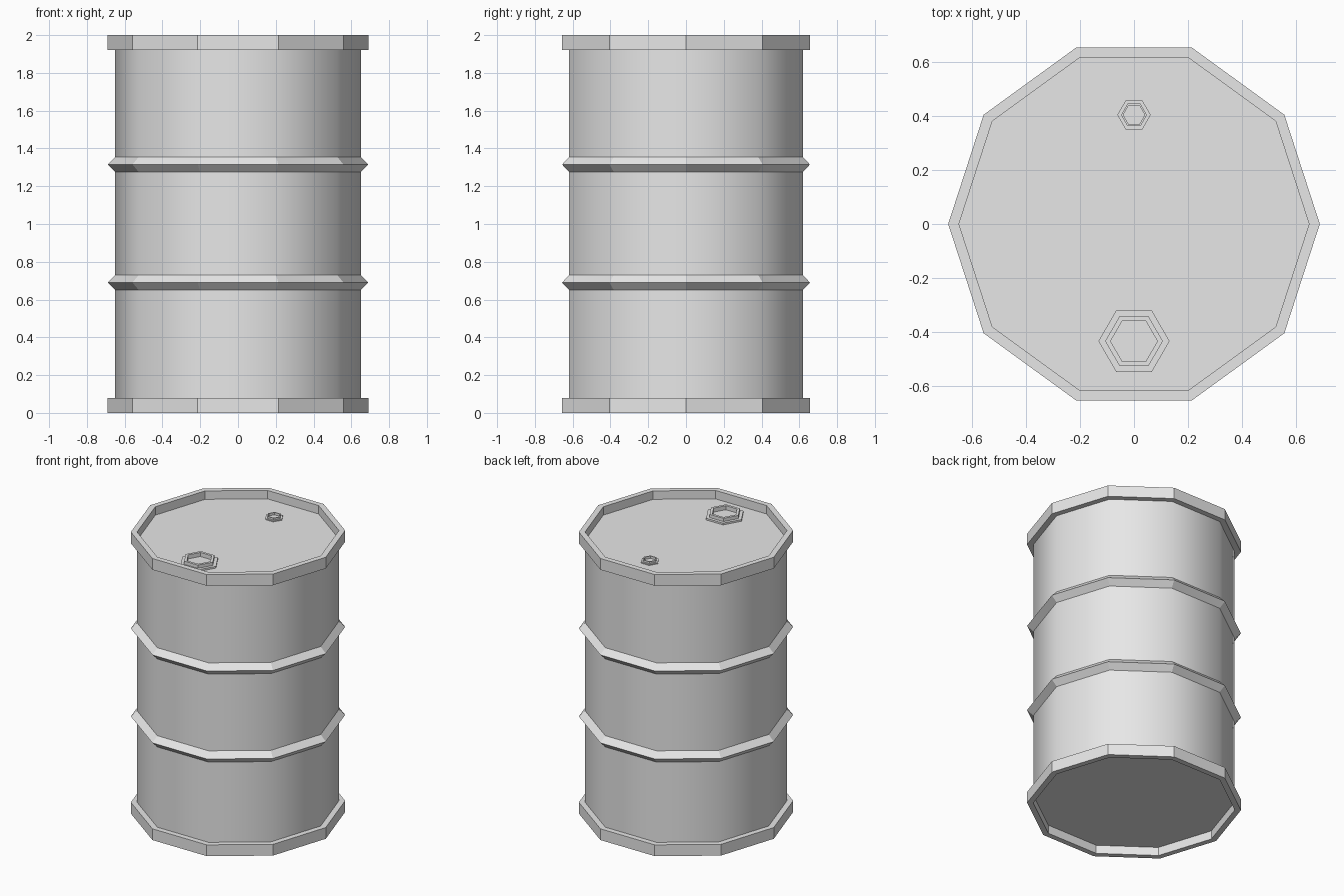
import bpy
import bmesh
from math import cos, sin, tau

default = bpy.data.objects.get("Cube")
if default:
    bpy.data.objects.remove(default, do_unlink=True)

# Single painted metal colour
GREY = (0.8, 0.8, 0.8, 1.0)
metal = bpy.data.materials.new("light grey metal")
metal.use_nodes = True
metal.diffuse_color = GREY
metal.node_tree.nodes["Principled BSDF"].inputs["Base Color"].default_value = GREY


def lathe(name, profile, sides, centre=(0, 0), smooth_bands=(), cap_start=True):
    """Sweep (radius, z) points round a vertical axis and cap the ends."""
    bm = bmesh.new()
    rings = []
    for radius, z in profile:
        rings.append([bm.verts.new((centre[0] + radius * cos(tau * i / sides),
                                    centre[1] + radius * sin(tau * i / sides), z))
                      for i in range(sides)])
    for band, (low, high) in enumerate(zip(rings, rings[1:])):
        for i in range(sides):
            j = (i + 1) % sides
            face = bm.faces.new((low[i], low[j], high[j], high[i]))
            face.smooth = band in smooth_bands
    if cap_start:
        bm.faces.new(rings[0][::-1])
    bm.faces.new(rings[-1])
    # Keep every edge crisp except those inside a smooth band
    for edge in bm.edges:
        edge.smooth = all(f.smooth for f in edge.link_faces)
    mesh = bpy.data.meshes.new(name)
    bm.to_mesh(mesh)
    bm.free()
    mesh.materials.append(metal)
    obj = bpy.data.objects.new(name, mesh)
    bpy.context.collection.objects.link(obj)
    return obj


# Drum shell: recessed ends, square rims and two pointed hoops
WALL, RIM = 0.65, 0.69
RIM_HEIGHT, RECESS, HOOP = 0.08, 0.06, 0.04
LID = 2 - RECESS

profile = [(WALL, RECESS), (WALL, 0), (RIM, 0), (RIM, RIM_HEIGHT), (WALL, RIM_HEIGHT)]
wall_bands = []
for z in (0.69, 1.315):
    wall_bands.append(len(profile) - 1)
    profile += [(WALL, z - HOOP), (RIM, z), (WALL, z + HOOP)]
wall_bands.append(len(profile) - 1)
profile += [(WALL, 2 - RIM_HEIGHT), (RIM, 2 - RIM_HEIGHT), (RIM, 2), (WALL, 2), (WALL, LID)]
lathe("drum_shell", profile, 10, smooth_bands=wall_bands)


# Hexagonal plugs with a low flange and a hollow raised collar
def plug(name, y, flange, collar, bore, height):
    step = height * 0.35
    lathe(name, [(flange, LID), (flange, LID + step), (collar, LID + step),
                 (collar, LID + height), (bore, LID + height), (bore, LID + step * 0.5)],
          6, centre=(0, y), cap_start=False)


plug("large_plug", -0.435, 0.132, 0.107, 0.087, 0.035)
plug("small_plug", 0.405, 0.062, 0.048, 0.04, 0.02)
